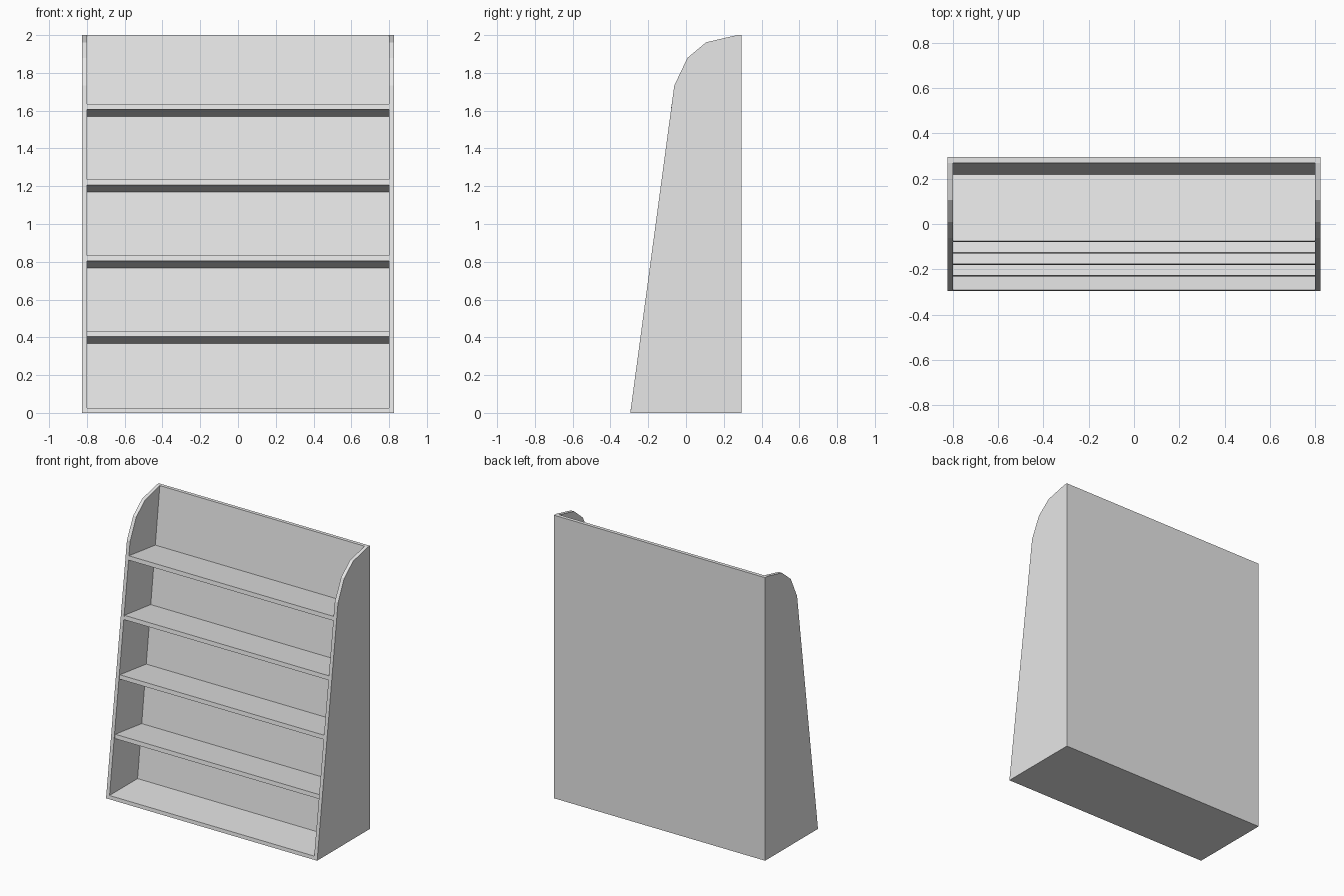
import bpy
import bmesh

cube = bpy.data.objects.get("Cube")
if cube:
    bpy.data.objects.remove(cube, do_unlink=True)

GREY = (0.8, 0.8, 0.8, 1)
mat = bpy.data.materials.new("light_grey")
mat.use_nodes = True
mat.diffuse_color = GREY
mat.node_tree.nodes["Principled BSDF"].inputs["Base Color"].default_value = GREY

INNER, OUTER = 0.8, 0.825   # side panel faces
REAR = 0.295                # flat rear plane
LEAN = 0.126                # lean of the display, y per z
DEPTH = 0.296               # shelf depth


def back_y(z):
    """Front surface of the leaning back panel."""
    return 0.27 - LEAN * (2 - z)


def extrude_x(name, profile, x0, x1):
    """Extrude a (y, z) profile along x."""
    bm = bmesh.new()
    face = bm.faces.new([bm.verts.new((x0, y, z)) for y, z in profile])
    moved = bmesh.ops.extrude_face_region(bm, geom=[face])["geom"]
    verts = [v for v in moved if isinstance(v, bmesh.types.BMVert)]
    bmesh.ops.translate(bm, verts=verts, vec=(x1 - x0, 0, 0))
    bmesh.ops.recalc_face_normals(bm, faces=bm.faces)
    mesh = bpy.data.meshes.new(name)
    bm.to_mesh(mesh)
    bm.free()
    mesh.materials.append(mat)
    obj = bpy.data.objects.new(name, mesh)
    bpy.context.collection.objects.link(obj)
    return obj


# Side panels with a faceted upper corner
side = [(-REAR, 0), (-0.062, 1.733), (0.008, 1.88), (0.107, 1.962),
        (0.27, 2), (REAR, 2), (REAR, 0)]
extrude_x("left_side", side, INNER, OUTER)
extrude_x("right_side", side, -OUTER, -INNER)

# Wedge back: leaning inside, upright outside
extrude_x("back_panel",
          [(back_y(0), 0), (back_y(2), 2), (REAR, 2), (REAR, 0)], -INNER, INNER)

# Flat base board
extrude_x("base_board",
          [(-REAR, 0), (0.03, 0), (0.03, 0.025), (-REAR + 0.003, 0.025)], -INNER, INNER)

# Shelves square to the leaning back, so they dip towards the rear
THICK = 0.029
for i in range(4):
    z = 0.433 + 0.401 * i
    y = -0.282 + LEAN * z
    drop = LEAN * DEPTH
    under = y - LEAN * THICK
    extrude_x(f"shelf_{i + 1}",
              [(y, z), (y + DEPTH, z - drop),
               (under + DEPTH, z - THICK - drop), (under, z - THICK)],
              -INNER, INNER)
